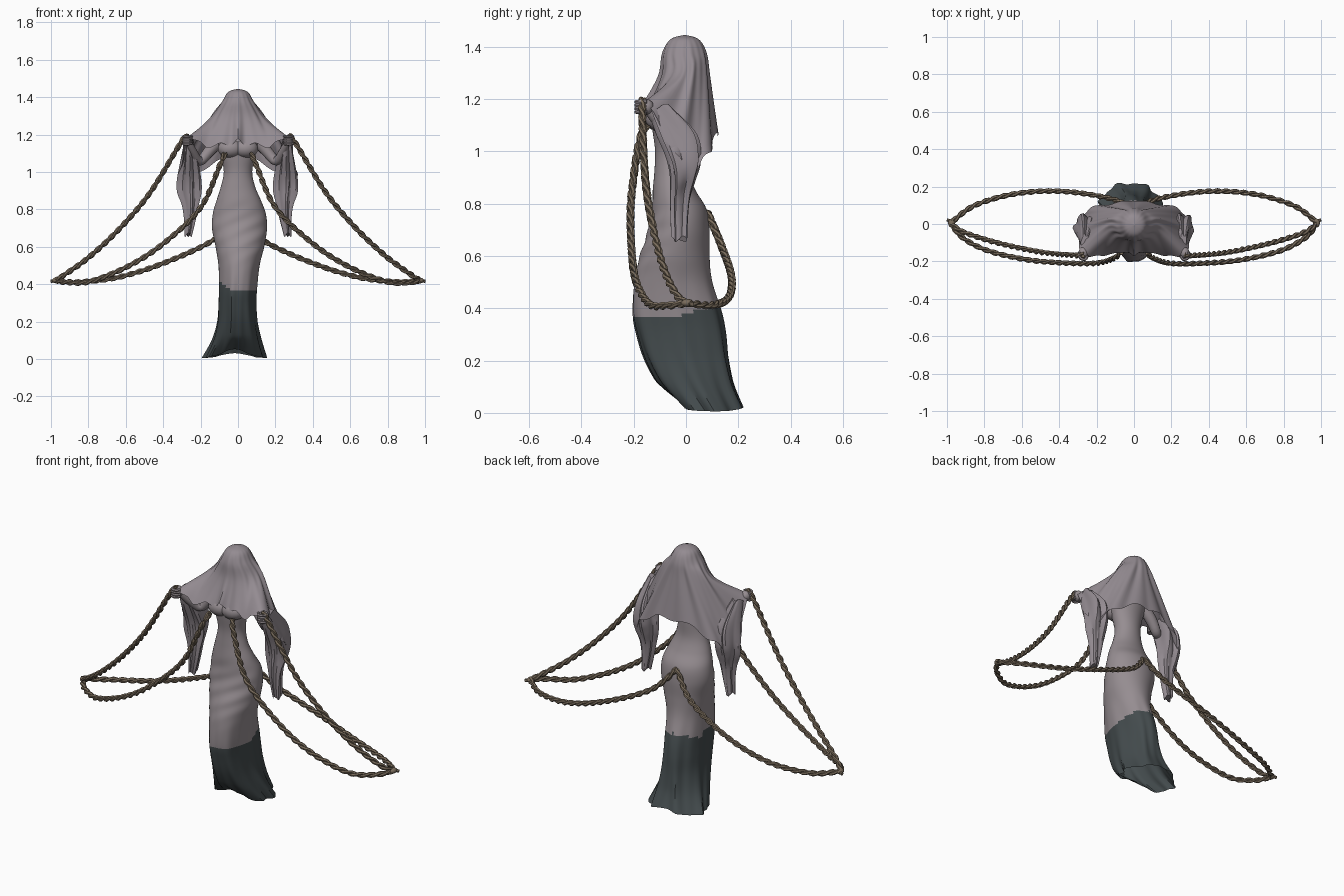
import bpy, bmesh, math
from mathutils import Vector

cube = bpy.data.objects.get("Cube")
if cube:
    bpy.data.objects.remove(cube, do_unlink=True)


def material(name, rgb):
    m = bpy.data.materials.new(name)
    m.use_nodes = True
    m.diffuse_color = (*rgb, 1)
    for node in m.node_tree.nodes:
        if node.type == 'BSDF_PRINCIPLED':
            node.inputs["Base Color"].default_value = (*rgb, 1)
            node.inputs["Roughness"].default_value = 0.9
    return m


VEIL = material("veil grey", (0.295, 0.26, 0.285))
GOWN = material("gown grey", (0.305, 0.268, 0.285))
DARK = material("dark hem", (0.058, 0.072, 0.076))
ROPE = material("rope brown", (0.19, 0.148, 0.105))


def catmull(pts, steps):
    """Smooth curve through points of any dimension."""
    out = []
    last = len(pts) - 1
    for i in range(last):
        quad = (pts[max(i - 1, 0)], pts[i], pts[i + 1], pts[min(i + 2, last)])
        for s in range(steps):
            t = s / steps
            out.append(tuple(
                0.5 * (2 * b + (c - a) * t + (2 * a - 5 * b + 4 * c - d) * t * t
                       + (3 * b - a - 3 * c + d) * t ** 3)
                for a, b, c, d in zip(*quad)))
    out.append(tuple(pts[last]))
    return out


def skin(name, rows, mats, caps=(False, False), rule=None):
    """Bridge closed rings of points into one surface."""
    bm = bmesh.new()
    rings = [[bm.verts.new(p) for p in row] for row in rows]
    n = len(rings[0])
    for a, b in zip(rings, rings[1:]):
        for i in range(n):
            j = (i + 1) % n
            bm.faces.new((a[i], a[j], b[j], b[i]))
    for ring, cap in zip((rings[0], rings[-1]), caps):
        if cap:
            bm.faces.new(ring)
    bmesh.ops.remove_doubles(bm, verts=bm.verts, dist=1e-5)
    bmesh.ops.recalc_face_normals(bm, faces=bm.faces)
    if rule:
        for f in bm.faces:
            f.material_index = rule(f.calc_center_median())
    me = bpy.data.meshes.new(name)
    bm.to_mesh(me)
    bm.free()
    for m in mats:
        me.materials.append(m)
    me.shade_smooth()
    me.set_sharp_from_angle(angle=math.radians(35))
    ob = bpy.data.objects.new(name, me)
    bpy.context.collection.objects.link(ob)
    return ob


def frame(path, i):
    t = (Vector(path[min(i + 1, len(path) - 1)]) - Vector(path[max(i - 1, 0)])).normalized()
    side = t.cross(Vector((0.1, 0.3, 1))).normalized()
    return side, side.cross(t)


def tube(name, path, radii, mat, sides=8):
    rows = []
    for i, p in enumerate(path):
        u, v = frame(path, i)
        r = radii[i] if isinstance(radii, list) else radii
        rows.append([Vector(p) + r * (u * math.cos(a) + v * math.sin(a))
                     for a in (k * math.tau / sides for k in range(sides))])
    return skin(name, rows, [mat], (True, True))


def ellipsoid(name, center, size, mat):
    rows = []
    for k in range(11):
        a = math.pi * k / 10
        rows.append([(center[0] + size[0] * math.sin(a) * math.cos(b),
                      center[1] + size[1] * math.sin(a) * math.sin(b),
                      center[2] + size[2] * math.cos(a))
                     for b in (j * math.tau / 16 for j in range(16))])
    return skin(name, rows, [mat])


def loft(name, sections, steps, sides, mats, shape, caps, rule=None):
    """Sections are z, centre x, centre y, half width, half depth."""
    rows = []
    for z, cx, cy, rx, ry in catmull(sections, steps):
        row = []
        for k in range(sides):
            a = k * math.tau / sides
            f, dz = shape(a, z)
            row.append((cx + rx * f * math.cos(a), cy + ry * f * math.sin(a), z + dz))
        rows.append(row)
    return skin(name, rows, mats, caps, rule)


# Gown: one fitted body, flaring into a trailing open hem
def gown_shape(a, z):
    low = max(0.0, 1 - z / 0.55)
    hip = math.exp(-((z - 0.68) / 0.12) ** 2)
    front = max(0, -math.sin(a))
    f = 1 + 0.06 * low * math.sin(7 * a + 5 * z) + 0.03 * low * math.sin(13 * a + 1)
    f -= 0.1 * low * math.exp(-((a - 1.5 * math.pi) / 0.22) ** 2)
    f += 0.025 * hip * math.sin(75 * z - 5 * math.cos(a)) * front
    near_hem = max(0.0, 1 - z / 0.12)
    lift = 0.05 * math.exp(-(math.cos(a) / 0.55) ** 2) * (1 if math.sin(a) < 0 else 0.55)
    return f, near_hem * lift


GOWN_SECTIONS = [
    (0.005, -0.018, 0.095, 0.165, 0.125), (0.1, -0.008, 0.04, 0.128, 0.146),
    (0.2, -0.005, 0.002, 0.105, 0.163), (0.3, -0.005, -0.02, 0.1, 0.173),
    (0.38, -0.002, -0.035, 0.102, 0.172), (0.5, 0.005, -0.05, 0.11, 0.15),
    (0.6, 0.01, -0.043, 0.13, 0.133), (0.7, 0.008, -0.027, 0.147, 0.117),
    (0.78, 0.007, -0.026, 0.141, 0.104), (0.85, 0.004, -0.045, 0.118, 0.082),
    (0.92, 0, -0.055, 0.092, 0.066), (1.0, 0, -0.055, 0.076, 0.063),
    (1.08, 0, -0.06, 0.09, 0.068), (1.14, 0, -0.058, 0.105, 0.075),
    (1.21, 0, -0.03, 0.1, 0.055), (1.25, 0, -0.015, 0.05, 0.04),
    (1.31, 0, -0.01, 0.033, 0.033)]
loft("gown", GOWN_SECTIONS, 7, 64, [GOWN, DARK], gown_shape, (False, True),
     lambda c: int(c.z < 0.37 + 0.35 * max(0, c.y + 0.02)
                   + (0.7 * max(0, -c.x - 0.04) if c.y < 0 else 0)))
ellipsoid("head", (0, -0.01, 1.36), (0.065, 0.065, 0.07), GOWN)

# Veil: a dome over the head, pulled out to the two raised hands
half_hem = catmull([
    (0, -0.16, 1.165), (0.06, -0.155, 1.15), (0.13, -0.16, 1.14), (0.21, -0.175, 1.15),
    (0.27, -0.165, 1.19), (0.3, -0.1, 1.1), (0.31, -0.03, 0.97), (0.285, 0.035, 0.925),
    (0.23, 0.08, 0.99), (0.12, 0.115, 1.05), (0, 0.12, 1.07)], 6)
DOME = [(1.428, 0.052, 0.054), (1.375, 0.086, 0.084), (1.285, 0.152, 0.096)]
columns = []
last = len(half_hem) - 1
for i, hem in enumerate(half_hem):
    a = math.pi * i / last
    s, c = math.sin(a), -math.cos(a)
    knots = [(0, -0.005, 1.445)]
    knots += [(rx * s, ry * c - 0.005, z) for z, rx, ry in DOME] + [hem]
    column = catmull(knots, 6)
    pleated = []
    for k, (x, y, z) in enumerate(column):
        t = k / (len(column) - 1)
        w = 0.009 * max(0, t - 0.35) * math.cos(10 * a) + 0.005 * t * t * math.cos(17 * a)
        pleated.append((x + w * s, y + w * c, z + 0.012 * t ** 6 * math.cos(13 * a)))
    columns.append(pleated)
columns += [[(-x, y, z) for x, y, z in col] for col in reversed(columns[1:-1])]
skin("veil", list(zip(*columns)), [VEIL])


# Hanging folds below each arm
def drape_shape(a, z):
    return 1 + 0.16 * math.sin(5 * a + 4 * z) + 0.06 * math.sin(8 * a), 0.012 * math.sin(3 * a)


DRAPE = [(1.17, 0.262, -0.1, 0.02, 0.045), (1.07, 0.258, -0.04, 0.042, 0.075),
         (0.97, 0.258, -0.01, 0.058, 0.062), (0.9, 0.257, -0.01, 0.058, 0.046),
         (0.83, 0.253, -0.02, 0.04, 0.036), (0.75, 0.256, -0.024, 0.028, 0.031),
         (0.665, 0.266, -0.025, 0.018, 0.028)]

ROPES = {
    "hand": [(0.27, -0.165, 1.2), (0.31, -0.168, 1.15), (0.47, -0.155, 0.89),
             (0.63, -0.125, 0.7), (0.79, -0.085, 0.55), (0.92, -0.04, 0.455),
             (0.975, 0, 0.42)],
    "chest": [(0.07, -0.15, 1.1), (0.1, -0.18, 1.03), (0.2, -0.21, 0.81),
              (0.39, -0.208, 0.625), (0.58, -0.19, 0.5), (0.79, -0.14, 0.415),
              (0.92, -0.07, 0.41), (0.975, 0, 0.42)],
    "back": [(0, 0.08, 0.77), (0.125, 0.135, 0.64), (0.38, 0.174, 0.52),
             (0.63, 0.162, 0.44), (0.85, 0.1, 0.412), (0.975, 0.01, 0.42)]}


def twisted_rope(name, knots):
    path = catmull(knots, 26)
    for strand in range(2):
        length, points = 0.0, []
        for i, p in enumerate(path):
            if i:
                length += (Vector(p) - Vector(path[i - 1])).length
            u, v = frame(path, i)
            a = length * math.tau / 0.1 + strand * math.pi
            points.append(Vector(p) + 0.007 * (u * math.cos(a) + v * math.sin(a)))
        tube(f"{name}_strand_{strand + 1}", points, 0.0092, ROPE, 6)


for side, sx in (("left", 1), ("right", -1)):
    def flip(pts):
        return [(sx * x, y, z) for x, y, z in pts]

    loft(side + "_drape", [(z, sx * cx, *rest) for z, cx, *rest in DRAPE], 5, 28,
         [VEIL], drape_shape, (True, True))
    ellipsoid(side + "_bust", (sx * 0.04, -0.102, 1.125), (0.068, 0.054, 0.05), GOWN)
    # Arm bent at the elbow, with a fist around the rope
    arm = catmull(flip([(0.08, -0.03, 1.19), (0.15, -0.03, 1.115), (0.205, -0.05, 1.06),
                        (0.24, -0.105, 1.11), (0.265, -0.15, 1.165)]), 5)
    tube(side + "_arm", arm, [0.036 - 0.001 * i for i in range(len(arm))], GOWN, 12)
    ellipsoid(side + "_hand", (sx * 0.27, -0.155, 1.17), (0.027, 0.032, 0.03), GOWN)
    for k in range(4):
        z = 1.15 + 0.013 * k
        tube(f"{side}_finger_{k + 1}", catmull(flip([
            (0.292, -0.15, z), (0.288, -0.182, z), (0.262, -0.19, z),
            (0.248, -0.168, z)]), 3), 0.0075, GOWN, 6)
    for name, knots in ROPES.items():
        twisted_rope(f"{side}_{name}_rope", flip(knots))
    # Knot joining the three ropes at the far end
    ellipsoid(side + "_knot", (sx * 0.975, 0.005, 0.42), (0.019, 0.024, 0.015), ROPE)
    tube(side + "_knot_tail", flip([(0.965, 0.01, 0.42), (1.0, 0.022, 0.416)]),
         0.009, ROPE, 6)
